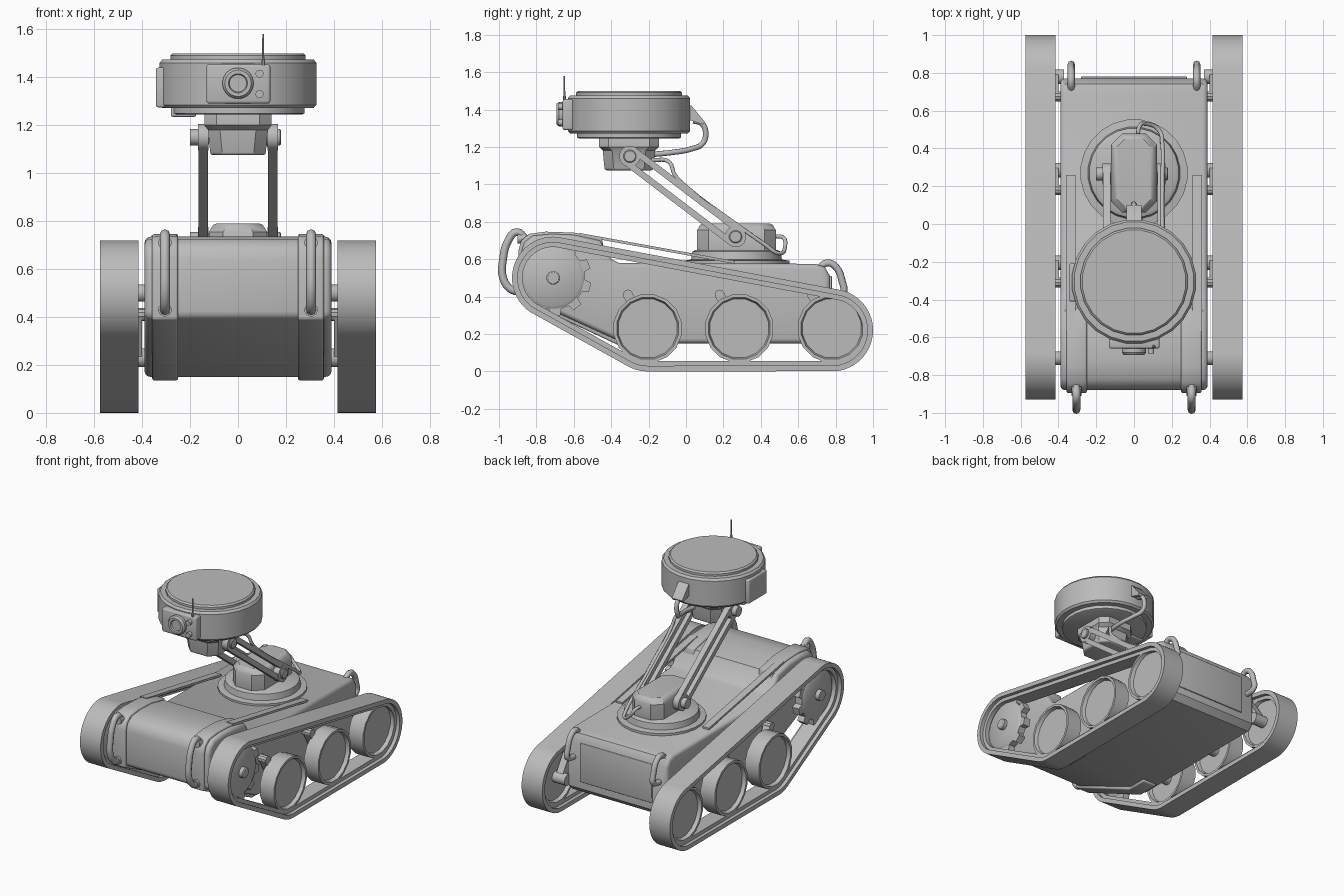
import bpy, bmesh, math
from mathutils import Vector

if "Cube" in bpy.data.objects:
    bpy.data.objects.remove(bpy.data.objects["Cube"])

grey = bpy.data.materials.new("plain grey")
grey.use_nodes = True
grey.diffuse_color = (0.5, 0.5, 0.5, 1)
grey.node_tree.nodes["Principled BSDF"].inputs["Base Color"].default_value = (0.5, 0.5, 0.5, 1)
TAU = math.tau


def finish(name, bm, bevel=0, limit=0.6):
    """Optional edge bevel, smooth shading with sharp corners, link to scene."""
    bmesh.ops.recalc_face_normals(bm, faces=bm.faces)
    if bevel:
        edges = [e for e in bm.edges if e.calc_face_angle(0) > 0.9]
        bmesh.ops.bevel(bm, geom=edges, offset=bevel, segments=3, profile=0.5,
                        affect='EDGES', clamp_overlap=True)
    for f in bm.faces:
        f.smooth = True
    for e in bm.edges:
        e.smooth = e.calc_face_angle(0) < limit
    mesh = bpy.data.meshes.new(name)
    bm.to_mesh(mesh)
    bm.free()
    mesh.materials.append(grey)
    ob = bpy.data.objects.new(name, mesh)
    bpy.context.collection.objects.link(ob)
    return ob


def skin(name, rings, bevel=0, closed=False):
    """Join equal rings of points into a capped or closed surface."""
    bm = bmesh.new()
    vs = [[bm.verts.new(p) for p in ring] for ring in rings]
    n = len(vs[0])
    pairs = list(zip(vs, vs[1:])) + ([(vs[-1], vs[0])] if closed else [])
    for a, b in pairs:
        for i in range(n):
            j = (i + 1) % n
            bm.faces.new((a[i], a[j], b[j], b[i]))
    if not closed:
        bm.faces.new(vs[0])
        bm.faces.new(vs[-1])
    return finish(name, bm, bevel)


def extrude_x(name, pts, x0, x1, bevel=0):
    return skin(name, [[(x, y, z) for y, z in pts] for x in (x0, x1)], bevel)


def lathe(name, centre, profile, axis='Z', seg=24):
    """Revolve (radius, height) pairs about an axis."""
    c = Vector(centre)

    def place(r, h, a):
        u, v = r * math.cos(a), r * math.sin(a)
        return c + Vector({'X': (h, u, v), 'Y': (u, h, v), 'Z': (u, v, h)}[axis])
    return skin(name, [[place(r, h, (i + 0.5) * TAU / seg) for i in range(seg)] for r, h in profile])


def octagon(name, cy, layers, cut):
    """Stack chamfered rectangles (half x, half y, z)."""
    rings = []
    for hx, hy, z in layers:
        quarter = [(hx, hy - cut), (hx - cut, hy)]
        loop = quarter + [(-x, y) for x, y in reversed(quarter)]
        loop += [(-x, -y) for x, y in loop]
        rings.append([(x, cy + y, z) for x, y in loop])
    return skin(name, rings, 0.012)


def box(name, lo, hi, bevel=0.008):
    return extrude_x(name, [(lo[1], lo[2]), (hi[1], lo[2]), (hi[1], hi[2]), (lo[1], hi[2])],
                     lo[0], hi[0], bevel)


def tube(name, pts, r):
    """Round rod along a smooth path."""
    cu = bpy.data.curves.new(name, 'CURVE')
    cu.dimensions = '3D'
    cu.bevel_depth, cu.bevel_resolution, cu.use_fill_caps = r, 2, True
    cu.resolution_u = 4
    sp = cu.splines.new('BEZIER')
    sp.bezier_points.add(len(pts) - 1)
    for b, p in zip(sp.bezier_points, pts):
        b.co = p
        b.handle_left_type = b.handle_right_type = 'AUTO'
    tmp = bpy.data.objects.new(name + "_path", cu)
    bpy.context.collection.objects.link(tmp)
    dg = bpy.context.evaluated_depsgraph_get()
    bm = bmesh.new()
    mesh = bpy.data.meshes.new_from_object(tmp.evaluated_get(dg))
    bm.from_mesh(mesh)
    bpy.data.objects.remove(tmp)
    bpy.data.meshes.remove(mesh)
    return finish(name, bm, 0, 1.0)


# Track path: outline wrapped tightly around three circles
CIRCLES = [(-0.71, 0.5, 0.22), (-0.205, 0.22, 0.22), (0.78, 0.22, 0.22)]


def track_loop(inset, n=64):
    pts = []
    for i in range(n):
        c, s = math.cos(i * TAU / n), math.sin(i * TAU / n)
        y, z, r = max(CIRCLES, key=lambda k: k[0] * c + k[1] * s + k[2])
        pts.append((y + (r - inset) * c, z + (r - inset) * s))
    return pts


def belt(name, side, x0, x1, out, inn):
    corners = [(x0, out), (x1, out), (x1, inn), (x0, inn)]
    skin(name, [[(side * x, y, z) for y, z in track_loop(d)] for x, d in corners], closed=True)


# Hull with raised nose
hull = [(-0.88, 0.40), (-0.88, 0.64), (-0.865, 0.69), (-0.82, 0.725), (-0.72, 0.735), (-0.6, 0.73),
        (-0.46, 0.70), (-0.40, 0.60), (-0.36, 0.58), (0.69, 0.575), (0.74, 0.56), (0.77, 0.51),
        (0.77, 0.19), (0.73, 0.15), (-0.33, 0.15)]
extrude_x("hull", hull, -0.39, 0.39, 0.025)
box("rear_panel", (-0.28, 0.75, 0.24), (0.28, 0.78, 0.51), 0.005)

strap = [(-0.44, 0.66), (-0.45, 0.71), (-0.6, 0.742), (-0.75, 0.747), (-0.84, 0.735), (-0.88, 0.70),
         (-0.895, 0.65), (-0.895, 0.39), (-0.35, 0.135), (-0.2, 0.135), (-0.2, 0.2), (-0.6, 0.5)]
front_grip = [(-0.86, 0.71), (-0.905, 0.745), (-0.95, 0.70), (-0.978, 0.6), (-0.978, 0.5), (-0.93, 0.435), (-0.87, 0.43)]
rear_grip = [(0.71, 0.55), (0.755, 0.58), (0.80, 0.56), (0.835, 0.48), (0.84, 0.42), (0.76, 0.40)]
tooth = [(0, 0.17), (0.3, 0.17), (0.4, 0.205), (0.8, 0.205), (0.9, 0.17)]
sprocket = [(-0.71 + r * math.cos((k + t) * TAU / 10), 0.5 + r * math.sin((k + t) * TAU / 10))
            for k in range(10) for t, r in tooth]

low, high = Vector((0.265, 0.72)), Vector((-0.30, 1.15))
along = (high - low).normalized()
across = Vector((-along.y, along.x))

for side, tag in ((1, "left"), (-1, "right")):
    # Nose straps, side rails and grab handles
    extrude_x(tag + "_nose_strap", strap, side * 0.25, side * 0.358, 0.01)
    extrude_x(tag + "_side_rail", [(-0.57, 0.74), (0.26, 0.59), (0.26, 0.575), (-0.57, 0.725)],
              side * 0.31, side * 0.36)
    tube(tag + "_front_handle", [(side * 0.305, y, z) for y, z in front_grip], 0.021)
    tube(tag + "_rear_handle", [(side * 0.332, y, z) for y, z in rear_grip], 0.019)
    for y, z in (front_grip[0], front_grip[-1]):
        lathe(tag + "_handle_foot", (side * 0.305, y - 0.02, z), [(0.028, -0.02), (0.028, 0.02)], 'Y', 12)

    # Track belt with inner guide ridge
    belt(tag + "_track", side, 0.415, 0.575, 0, 0.03)
    belt(tag + "_track_guide", side, 0.44, 0.55, 0.028, 0.055)

    # Road wheels on short swing arms
    for y in (-0.205, 0.285, 0.78):
        lathe(tag + "_road_wheel", (side * 0.495, y, 0.23),
              [(0.16, -0.03), (0.168, -0.055), (0.185, -0.055), (0.185, 0.055), (0.168, 0.055), (0.16, 0.03)],
              'X', 16)
        extrude_x(tag + "_swing_arm", [(y - 0.13, 0.40), (y - 0.085, 0.42), (y + 0.03, 0.24), (y - 0.03, 0.22)],
                  side * 0.40, side * 0.45)
        lathe(tag + "_arm_pivot", (side * 0.41, y - 0.105, 0.41), [(0.027, -0.04), (0.027, 0.04)], 'X', 10)
        lathe(tag + "_wheel_axle", (side * 0.42, y, 0.23), [(0.04, -0.05), (0.04, 0.05)], 'X', 12)

    # Drive sprocket
    extrude_x(tag + "_sprocket_teeth", sprocket, side * 0.47, side * 0.52)
    lathe(tag + "_sprocket_disc", (side * 0.495, -0.71, 0.5),
          [(0.15, -0.035), (0.165, -0.025), (0.165, 0.025), (0.15, 0.035)], 'X', 24)
    lathe(tag + "_sprocket_hub", (side * 0.47, -0.71, 0.5), [(0.037, -0.09), (0.037, 0.085), (0.03, 0.09)], 'X', 12)

    # Slotted lifting arm with pivots
    for k in (-0.038, 0.038):
        quad = [low + across * (k - 0.017), low + across * (k + 0.017),
                high + across * (k + 0.017), high + across * (k - 0.017)]
        extrude_x(tag + "_lift_bar", quad, side * 0.125, side * 0.165)
    for p in (low, high):
        lathe(tag + "_arm_end", (side * 0.145, p.x, p.y), [(0.057, -0.022), (0.057, 0.022)], 'X', 16)
        lathe(tag + "_arm_pin", (side * 0.15, p.x, p.y), [(0.035, -0.05), (0.035, 0.025), (0.03, 0.03)], 'X', 12)

# Turntable and turret block
lathe("turntable", (0, 0.27, 0), [(0.285, 0.56), (0.285, 0.592), (0.245, 0.598), (0.238, 0.64), (0.22, 0.65)])
octagon("turret_block", 0.27, [(0.122, 0.21, 0.62), (0.122, 0.21, 0.755), (0.1, 0.19, 0.79)], 0.06)

# Sensor head on a tapered neck
octagon("neck", -0.305, [(0.115, 0.13, 1.075), (0.125, 0.14, 1.18), (0.14, 0.16, 1.20), (0.14, 0.16, 1.26)], 0.05)
lathe("head", (0, -0.305, 0),
      [(0.27, 1.245), (0.28, 1.25), (0.28, 1.272), (0.318, 1.272), (0.33, 1.285), (0.33, 1.46),
       (0.318, 1.475), (0.285, 1.475), (0.285, 1.49), (0.275, 1.5)])
box("head_side_box", (-0.342, -0.41, 1.275), (-0.28, -0.21, 1.44))
box("head_under_box", (-0.28, -0.38, 1.235), (-0.175, -0.24, 1.28))

# Camera, lens, knobs and antenna
octagon_plate = [(-0.66, 1.29), (-0.60, 1.29), (-0.60, 1.455), (-0.66, 1.455)]
extrude_x("camera_plate", octagon_plate, -0.132, 0.135, 0.012)
lathe("camera_lens", (0, -0.66, 1.375), [(0.065, 0.03), (0.065, -0.02), (0.055, -0.033), (0.04, -0.033), (0.036, -0.022)], 'Y')
for z in (1.415, 1.33):
    lathe("camera_knob", (0.09, -0.66, z), [(0.017, 0.02), (0.017, -0.025)], 'Y', 12)
lathe("antenna", (0.105, -0.65, 0), [(0.009, 1.44), (0.009, 1.47), (0.005, 1.475), (0.004, 1.58)], seg=8)

# Rear bracket and cables
extrude_x("rear_bracket", [(0.0, 1.43), (0.03, 1.42), (0.10, 1.335), (0.09, 1.32), (0.0, 1.35)], -0.04, 0.04)
tube("head_cable", [(0, 0.04, 1.34), (0, 0.085, 1.325), (0, 0.105, 1.28), (0, 0.09, 1.22),
                    (0.03, 0.03, 1.19), (0.06, -0.08, 1.17), (0.06, -0.18, 1.16)], 0.015)
tube("arm_cable", [(0.08, -0.18, 1.13), (0.13, -0.09, 1.12), (0.15, -0.06, 1.05), (0.15, 0.01, 0.98),
                   (0.15, 0.25, 0.80), (0.15, 0.42, 0.68), (0.13, 0.50, 0.63), (0.06, 0.53, 0.67),
                   (0.03, 0.52, 0.715), (0.02, 0.46, 0.72)], 0.011)
